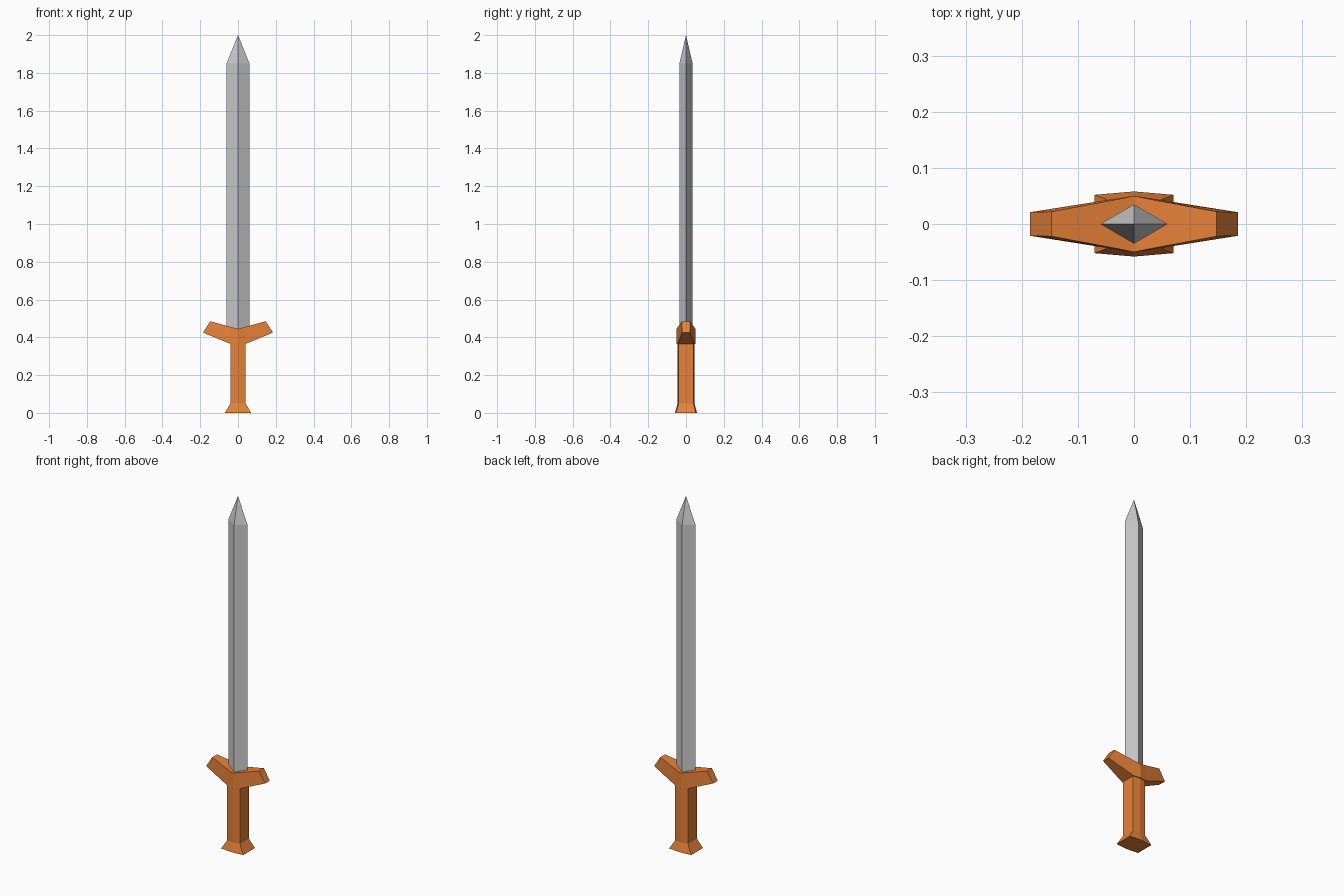
import bpy, bmesh

if "Cube" in bpy.data.objects:
    bpy.data.objects.remove(bpy.data.objects["Cube"])

orange = bpy.data.materials.new("orange")
orange.diffuse_color = (0.8, 0.22, 0.04, 1)
orange.use_nodes = True
orange.node_tree.nodes["Principled BSDF"].inputs["Base Color"].default_value = orange.diffuse_color


def loft(name, rings, mat=None):
    """Skin a list of equal-length point rings, closing both ends."""
    bm = bmesh.new()
    loops = [[bm.verts.new(p) for p in ring] for ring in rings]
    n = len(loops[0])
    for a, b in zip(loops, loops[1:]):
        for i in range(n):
            j = (i + 1) % n
            bm.faces.new((a[i], a[j], b[j], b[i]))
    bm.faces.new(loops[0])
    bm.faces.new(loops[-1])
    # collapse pointed ends
    bmesh.ops.remove_doubles(bm, verts=bm.verts[:], dist=1e-5)
    bmesh.ops.dissolve_degenerate(bm, edges=bm.edges[:], dist=1e-5)
    bmesh.ops.recalc_face_normals(bm, faces=bm.faces[:])
    mesh = bpy.data.meshes.new(name)
    bm.to_mesh(mesh)
    bm.free()
    obj = bpy.data.objects.new(name, mesh)
    bpy.context.collection.objects.link(obj)
    if mat:
        mesh.materials.append(mat)
    return obj


def hexagon(x, y_side, y_mid, z):
    return [(x, -y_side, z), (x, y_side, z), (0, y_mid, z),
            (-x, y_side, z), (-x, -y_side, z), (0, -y_mid, z)]


def diamond(x, y, z):
    return [(x, 0, z), (0, y, z), (-x, 0, z), (0, -y, z)]


# Blade: diamond section with pointed tip
loft("blade", [diamond(0.06, 0.035, 0.42), diamond(0.06, 0.035, 1.85),
               diamond(0.000001, 0.000001, 2.0)])

# Grip flaring into the pommel
loft("grip", [hexagon(0.07, 0.052, 0.058, 0.0), hexagon(0.04, 0.04, 0.045, 0.05),
              hexagon(0.04, 0.04, 0.045, 0.375)], orange)

# Guard: upswept, tapering arms; (top x, top z, top y, bottom x, bottom z, bottom y)
half = [(0.04, 0.456, 0.042, 0.04, 0.365, 0.044),
        (0.147, 0.485, 0.022, 0.185, 0.425, 0.021)]
stations = ([(-a, b, c, -d, e, f) for a, b, c, d, e, f in reversed(half)]
            + [(0, 0.445, 0.05, 0, 0.365, 0.05)] + half)
loft("guard", [[(tx, -ty, tz), (tx, ty, tz), (bx, by, bz), (bx, -by, bz)]
               for tx, tz, ty, bx, bz, by in stations], orange)
